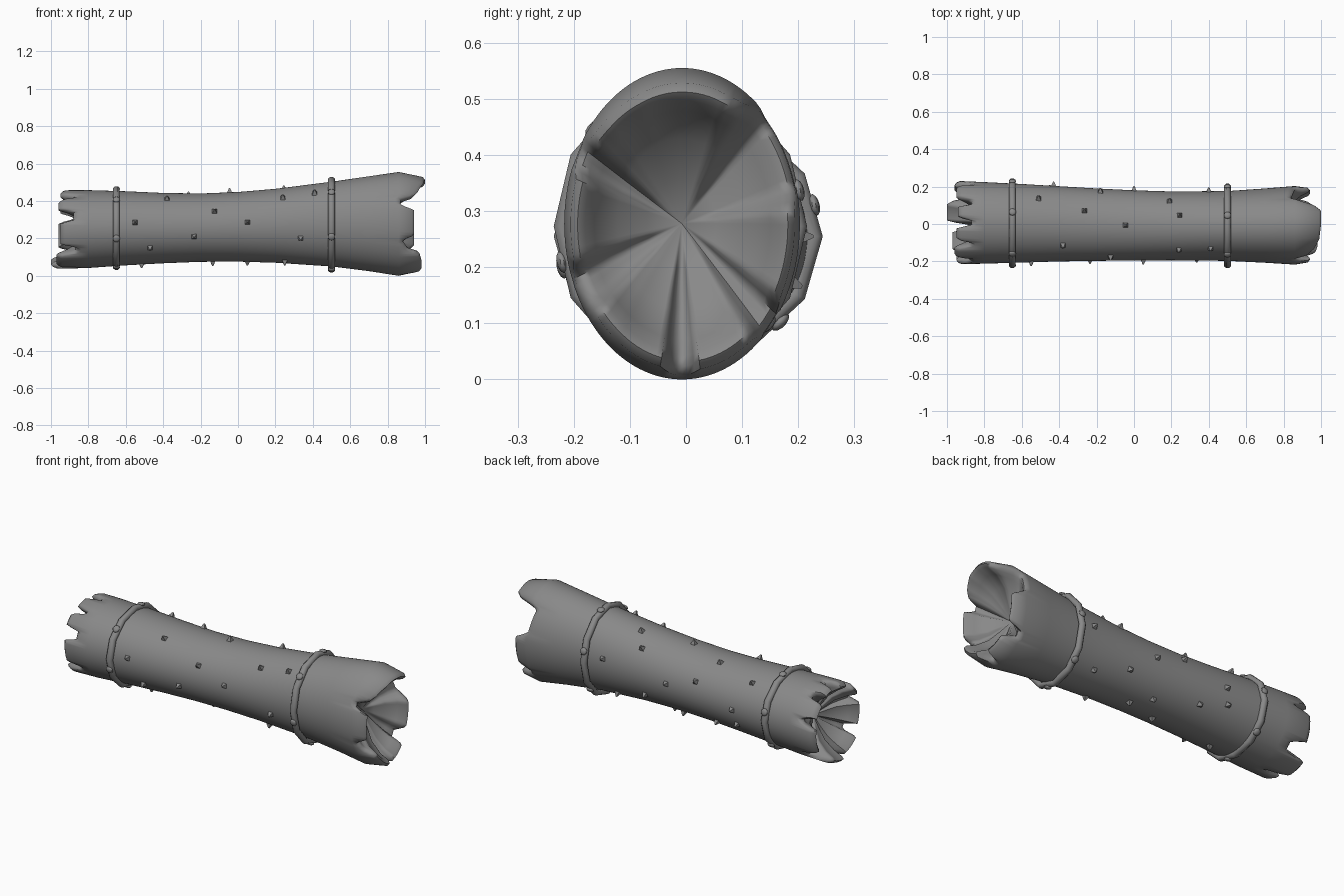
import bpy, bmesh
from math import sin, cos, pi, radians
from mathutils import Vector

if "Cube" in bpy.data.objects:
    bpy.data.objects.remove(bpy.data.objects["Cube"])

# Body profile along x: (x, top z, bottom z, front y, back y)
PROFILE = [(-1.0, .445, .042, -.205, .222), (-.94, .46, .038, -.215, .23),
           (-.8, .458, .042, -.212, .224), (-.6, .452, .056, -.206, .214),
           (-.4, .443, .067, -.2, .202), (-.2, .44, .075, -.197, .19),
           (0, .448, .076, -.195, .18), (.2, .465, .07, -.194, .174),
           (.5, .503, .05, -.197, .176), (.7, .532, .025, -.207, .19),
           (.86, .555, .0, -.217, .203), (1.0, .53, .018, -.2, .19)]

# Broken rims: (angle in degrees, x); 0 = back, 90 = top, 180 = front
RIGHT_RIM = [(5, .94), (14, .86), (44, .84), (57, .97), (65, 1.0), (90, 1.0),
             (115, .99), (135, .96), (145, .93), (150, .87), (157, .87), (162, .94),
             (194, .94), (200, .88), (212, .91), (219, .97), (230, .98), (258, .98),
             (265, .9), (272, .89), (279, .96), (308, .95), (315, .87), (324, .87),
             (331, .94)]
LEFT_RIM = [(10, -.96), (16, -.88), (22, -.87), (27, -.95), (50, -.95), (55, -.87),
            (62, -.87), (66, -.94), (82, -.94), (87, -.87), (94, -.87), (98, -.95),
            (116, -.95), (120, -.88), (125, -.88), (130, -.96), (148, -.96), (153, -.88),
            (166, -.88), (170, -.95), (204, -.95), (209, -.87), (218, -.87), (223, -.97),
            (255, -.97), (261, -.87), (266, -.87), (272, -1.0), (302, -1.0), (309, -.87),
            (322, -.87), (330, -.96)]


def rim_x(rim, deg):
    pts = [(rim[-1][0] - 360, rim[-1][1])] + rim + [(rim[0][0] + 360, rim[0][1])]
    for (a, xa), (b, xb) in zip(pts, pts[1:]):
        if a <= deg <= b:
            return xa + (xb - xa) * (deg - a) / (b - a)


def surface(x, deg, scale=1.0):
    x = max(-1, min(1, x))
    for p, q in zip(PROFILE, PROFILE[1:]):
        if p[0] <= x <= q[0]:
            t = (x - p[0]) / (q[0] - p[0])
            top, bot, front, back = (p[i] + (q[i] - p[i]) * t for i in range(1, 5))
            break
    a = radians(deg)
    return Vector((x, (front + back) / 2 + scale * (back - front) / 2 * cos(a),
                   (top + bot) / 2 + scale * (top - bot) / 2 * sin(a)))


# One dark grey for the whole model
GREY = bpy.data.materials.new("dark_grey")
GREY.diffuse_color = (.25, .25, .25, 1)
GREY.use_nodes = True
GREY.node_tree.nodes["Principled BSDF"].inputs["Base Color"].default_value = GREY.diffuse_color


def finish(bm, name, angle=None):
    bmesh.ops.recalc_face_normals(bm, faces=bm.faces)
    me = bpy.data.meshes.new(name)
    bm.to_mesh(me)
    bm.free()
    me.materials.append(GREY)
    ob = bpy.data.objects.new(name, me)
    bpy.context.collection.objects.link(ob)
    if angle:
        bpy.ops.object.select_all(action='DESELECT')
        ob.select_set(True)
        bpy.context.view_layer.objects.active = ob
        bpy.ops.object.shade_smooth_by_angle(angle=radians(angle))
    return ob


def bridge(bm, r1, r2):
    n = len(r1)
    for i in range(n):
        j = (i + 1) % n
        bm.faces.new((r1[i], r1[j], r2[j], r2[i]))


# Log: outer skin, rounded splintered rims, each end hollowed to a shallow cone
bm = bmesh.new()
degs = [i * 360 / 120 for i in range(120)]
L = [rim_x(LEFT_RIM, d) for d in degs]
R = [rim_x(RIGHT_RIM, d) for d in degs]
L_DEEP, R_DEEP = -.80, .78
rings = []


def ring(xs, scale):
    rings.append([bm.verts.new(surface(x, d, scale)) for x, d in zip(xs, degs)])


def const(x):
    return [x] * len(degs)


def blend(xs, deep, t):
    return [x + (deep - x) * t for x in xs]


for t, s in ((.8, .3), (.6, .55), (.3, .74), (.06, .85), (0, .91)):
    ring(blend(L, L_DEEP, t), s)
ring([x + .012 for x in L], .97)
ring([x + .03 for x in L], 1)
for x in (-.8, -.6, -.4, -.2, 0, .2, .35, .5, .7):
    ring(const(x), 1)
ring([min(.86, r - .03) for r in R], 1)
ring([r - .012 for r in R], .985)
for t, s in ((0, .93), (.06, .86), (.3, .76), (.6, .55), (.8, .3)):
    ring(blend(R, R_DEEP, t), s)
for a, b in zip(rings, rings[1:]):
    bridge(bm, a, b)
for r, x in ((rings[0], L_DEEP), (rings[-1], R_DEEP)):
    c = bm.verts.new(surface(x, 0, 0))
    for i in range(len(r)):
        bm.faces.new((r[i], r[(i + 1) % len(r)], c))
finish(bm, "log_body", 60)


# Loose twelve-sided bands with flattened round studs
def band(name, x, cy, cz, ry, rz):
    bm = bmesh.new()
    loops = []
    for i in range(12):
        a = 2 * pi * i / 12
        loop = []
        for k in range(8):
            b = 2 * pi * (k + .5) / 8
            o = .017 * cos(b)
            loop.append(bm.verts.new((x + .019 * sin(b), cy + (ry + o) * cos(a),
                                      cz + (rz + o) * sin(a))))
        loops.append(loop)
    for i in range(12):
        bridge(bm, loops[i], loops[(i + 1) % 12])
    finish(bm, name + "_band", 50)
    bm = bmesh.new()
    for d in range(15, 375, 60):
        a = radians(d)
        out = Vector((0, cos(a), sin(a)))
        c = Vector((x, cy + (ry + .008) * cos(a), cz + (rz + .008) * sin(a)))
        g = bmesh.ops.create_uvsphere(bm, u_segments=10, v_segments=6, radius=.02)
        for v in g['verts']:
            v.co += c - out * (v.co.dot(out) * .5)
    finish(bm, name + "_band_studs", 50)


band("left", -.65, .004, .255, .224, .208)
band("right", .5, -.01, .273, .21, .24)

# Small blunt thorns scattered on the shaft: (x, angle)
THORNS = [(-.55, 171), (-.38, 125), (-.47, 213), (-.235, 195), (-.125, 152), (.05, 173),
          (.24, 133), (.41, 130), (.335, 200), (-.045, 90), (.245, 72), (-.515, 260),
          (-.135, 265), (.25, 250), (-.51, 50), (-.18, 25), (.19, 45), (-.265, 68),
          (0, 5), (-.43, 0), (.4, 10), (-.3, 320), (-.05, 300), (.15, 330),
          (.35, 310), (-.45, 335), (.05, 280)]
bm = bmesh.new()
for i, (x, d) in enumerate(THORNS):
    p = surface(x, d)
    out = (p - surface(x, d, 0)).normalized()
    g = bmesh.ops.create_cone(bm, cap_ends=True, segments=4, radius1=.025,
                              radius2=.004, depth=.034)
    q = out.to_track_quat('Z', 'Y')
    for v in g['verts']:
        c, s = cos(pi / 4), sin(pi / 4)
        v.co = Vector((c * v.co.x - s * v.co.y, s * v.co.x + c * v.co.y, v.co.z))
        v.co = p + out * .006 + q @ v.co
finish(bm, "thorns")
